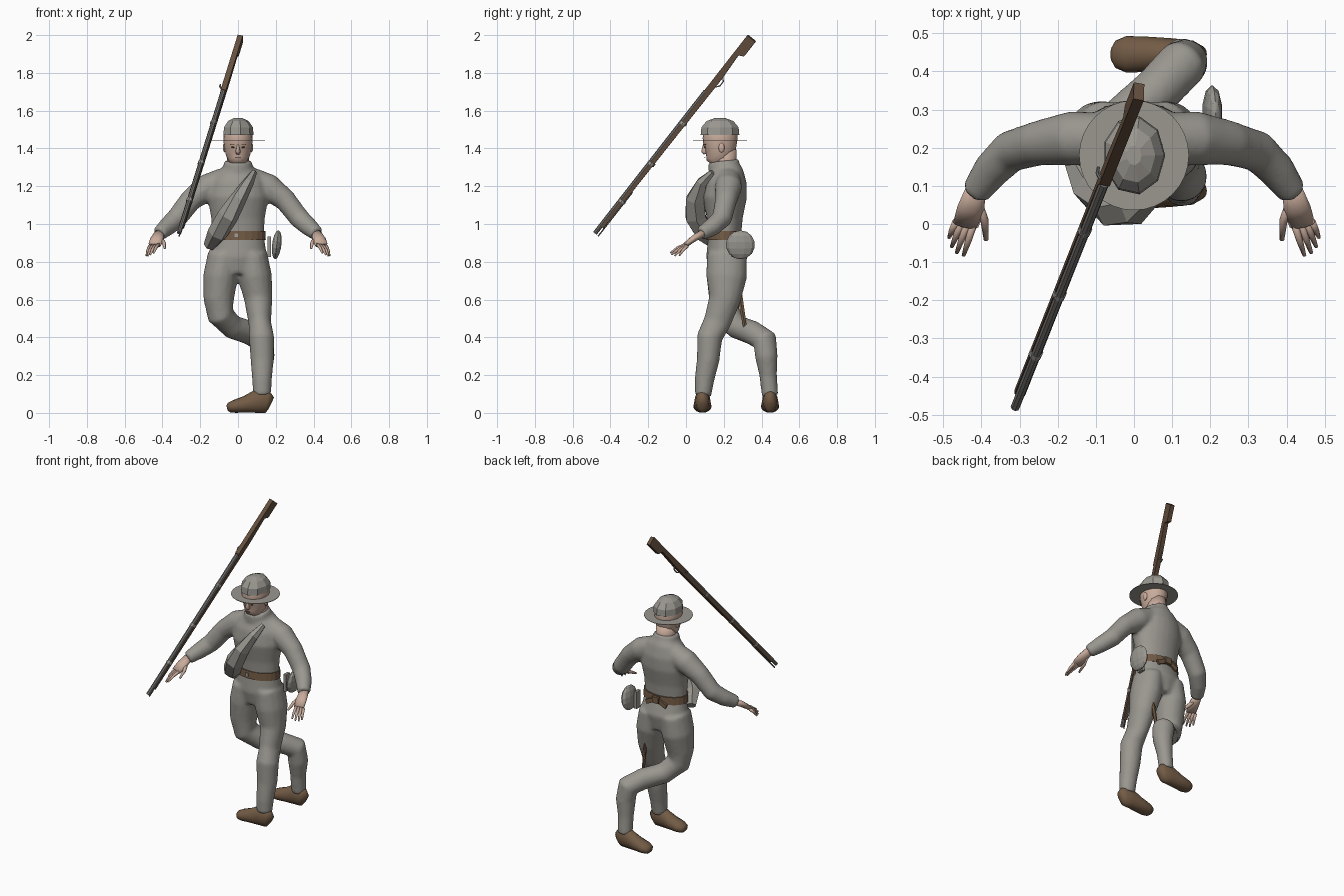
import bpy, bmesh, math
from mathutils import Vector, Matrix

cube = bpy.data.objects.get("Cube")
if cube:
    bpy.data.objects.remove(cube)


def material(name, rgb):
    m = bpy.data.materials.new(name)
    m.use_nodes = True
    m.diffuse_color = (*rgb, 1)
    bsdf = next(n for n in m.node_tree.nodes if n.type == 'BSDF_PRINCIPLED')
    bsdf.inputs["Base Color"].default_value = (*rgb, 1)
    return m


GREY = material("grey wool", (.325, .31, .28))
SKIN = material("skin", (.58, .41, .33))
LEATHER = material("brown leather", (.17, .105, .06))
WOOD = material("dark wood", (.13, .08, .05))
METAL = material("gun metal", (.18, .175, .165))
STEEL = material("pale steel", (.36, .35, .33))
DARK = material("dark eye", (.08, .055, .045))

X, Y, Z = Vector((1, 0, 0)), Vector((0, 1, 0)), Vector((0, 0, 1))


def loft(bm, sections, ref=X, n=16):
    """Elliptical rings (x, y, z, ra[, rb]) across a path; ra lies along ref."""
    pts = [Vector(s[:3]) for s in sections]
    rings = []
    for i, s in enumerate(sections):
        t = (pts[min(i + 1, len(pts) - 1)] - pts[max(i - 1, 0)]).normalized()
        a = (ref - t * ref.dot(t)).normalized()
        b = t.cross(a)
        ring = []
        for k in range(n):
            w = math.tau * k / n
            ring.append(bm.verts.new(pts[i] + a * s[3] * math.cos(w) + b * s[-1] * math.sin(w)))
        rings.append(ring)
    for r, q in zip(rings, rings[1:]):
        for k in range(n):
            bm.faces.new((r[k], r[(k + 1) % n], q[(k + 1) % n], q[k]))
    bm.faces.new(rings[0][::-1])
    bm.faces.new(rings[-1])


def column(bm, rows, n=16):
    """Upright loft from rows (z, centre y, x radius, y radius)."""
    loft(bm, [(0, y, z, rx, ry) for z, y, rx, ry in rows], X, n)


def finish(name, bm, mat, smooth=True):
    bmesh.ops.recalc_face_normals(bm, faces=bm.faces)
    me = bpy.data.meshes.new(name)
    bm.to_mesh(me)
    bm.free()
    me.materials.append(mat)
    for p in me.polygons:
        p.use_smooth = smooth
    ob = bpy.data.objects.new(name, me)
    bpy.context.collection.objects.link(ob)
    return ob


def box(name, centre, size, mat, turn=(0, 0, 0)):
    bm = bmesh.new()
    bmesh.ops.create_cube(bm, size=1)
    ob = finish(name, bm, mat, False)
    ob.location, ob.scale, ob.rotation_euler = centre, size, turn
    return ob


def ball(name, centre, size, mat, smooth=True, seg=12, turn=(0, 0, 0)):
    bm = bmesh.new()
    bmesh.ops.create_uvsphere(bm, u_segments=seg, v_segments=seg // 2 + 2, radius=1)
    ob = finish(name, bm, mat, smooth)
    ob.location, ob.scale, ob.rotation_euler = centre, size, turn
    return ob


# Clothed body: torso, arms and legs fused into one smooth surface
bm = bmesh.new()
column(bm, [(.735, .215, .11, .09), (.83, .217, .152, .11), (.94, .205, .138, .088),
            (1.03, .205, .142, .095), (1.14, .205, .162, .117), (1.22, .212, .15, .11),
            (1.275, .212, .118, .092), (1.3, .202, .08, .085), (1.335, .198, .072, .08)], 24)
arm = [(.08, .225, 1.23, .067), (.16, .225, 1.195, .072), (.25, .212, 1.127, .059),
       (.325, .19, 1.03, .055), (.375, .14, .985, .049), (.418, .08, .948, .038)]
for s in (-1, 1):
    loft(bm, [(s * p[0], *p[1:]) for p in arm], Z)
loft(bm, [(.075, .217, .84, .08, .106), (.09, .215, .72, .09, .108), (.108, .205, .6, .075, .084),
          (.115, .165, .48, .06, .073), (.125, .125, .4, .067, .068), (.128, .117, .28, .062, .06),
          (.127, .097, .17, .052, .052), (.127, .09, .09, .048, .043)])
loft(bm, [(-.075, .217, .84, .085, .106), (-.093, .215, .72, .092, .108),
          (-.102, .205, .6, .081, .083), (-.093, .21, .52, .072, .077), (-.03, .27, .455, .064),
          (.06, .35, .425, .064), (.125, .418, .383, .066), (.135, .425, .3, .06),
          (.128, .435, .2, .047), (.125, .445, .09, .044)])
body = finish("uniform", bm, GREY)
fuse = body.modifiers.new("fuse", 'REMESH')
fuse.mode, fuse.voxel_size, fuse.use_smooth_shade = 'VOXEL', .011, True
relax = body.modifiers.new("relax", 'SMOOTH')
relax.factor, relax.iterations = .5, 5

# Shoes, both with the toes turned to -x
shoe = [(.176, .05, .022, .035), (.155, .06, .036, .06), (.1, .062, .042, .062),
        (.04, .045, .046, .045), (-.02, .034, .048, .034), (-.048, .028, .036, .026),
        (-.058, .025, .018, .013)]
for name, y in (("left_shoe", .087), ("right_shoe", .445)):
    bm = bmesh.new()
    loft(bm, [(x, y, z, w, h) for x, z, w, h in shoe], Y)
    finish(name, bm, LEATHER)

# Hands with spread fingers
tips = [(.447, -.083, .847), (.465, -.076, .838), (.478, -.06, .832), (.485, -.036, .832)]
for s, name in ((1, "left_hand"), (-1, "right_hand")):
    bm = bmesh.new()
    loft(bm, [(s * .414, .095, .955, .026, .022), (s * .428, .04, .922, .036, .018),
              (s * .441, -.002, .89, .034, .014)], X, 10)
    for i, tip in enumerate(tips):
        root = Vector((.418 + .016 * i, .008, .896 - .004 * i))
        end = Vector(tip)
        mid = root.lerp(end, .55) + Z * .006
        loft(bm, [(s * p.x, p.y, p.z, r) for p, r in ((root, .01), (mid, .009), (end, .005))], X, 6)
    loft(bm, [(s * .41, .055, .925, .013), (s * .392, .01, .9, .011), (s * .388, -.042, .872, .006)], X, 6)
    finish(name, bm, SKIN)

# Head, neck and nose
bm = bmesh.new()
column(bm, [(1.318, .135, .026, .03), (1.333, .145, .046, .046), (1.365, .168, .064, .076),
            (1.40, .178, .072, .086), (1.45, .18, .078, .092), (1.5, .183, .074, .088),
            (1.53, .183, .05, .06)], 20)
column(bm, [(1.27, .21, .058, .06), (1.39, .2, .058, .067)])
column(bm, [(1.425, .102, .006, .01), (1.4, .102, .009, .018), (1.383, .102, .014, .021),
            (1.372, .106, .01, .012)], 8)
finish("head", bm, SKIN)
box("mouth", (0, .1, 1.353), (.03, .008, .003), LEATHER)
for s, side in ((1, "left"), (-1, "right")):
    ball(side + "_ear", (s * .071, .188, 1.405), (.009, .016, .026), SKIN)
    ball(side + "_eye", (s * .028, .1, 1.406), (.009, .004, .004), DARK)
    box(side + "_eyebrow", (s * .03, .1, 1.421), (.026, .006, .003), LEATHER, (0, 0, s * .25))

# Hat: faceted crown above a flat, thin brim
bm = bmesh.new()
column(bm, [(1.472, .18, .082, .104), (1.512, .18, .079, .1), (1.545, .18, .056, .072),
            (1.562, .18, .02, .026)], 9)
finish("hat_crown", bm, GREY, False)
bm = bmesh.new()
rims = []
for r in (.07, .144):
    rims.append([bm.verts.new((r * math.cos(math.tau * k / 32), .18 + r * math.sin(math.tau * k / 32), 1.443))
                 for k in range(32)])
for k in range(32):
    j = (k + 1) % 32
    bm.faces.new((rims[0][k], rims[1][k], rims[1][j], rims[0][j]))
brim = finish("hat_brim", bm, GREY, False)
brim.modifiers.new("thickness", 'SOLIDIFY').thickness = .003

# Belt, buckle and the knot behind
bm = bmesh.new()
column(bm, [(.916, .206, .147, .098), (.964, .206, .145, .096)], 24)
finish("belt", bm, LEATHER, False)
box("buckle", (-.01, .108, .94), (.018, .008, .02), STEEL)
box("belt_knot", (0, .306, .938), (.045, .025, .04), LEATHER)
for s in (-1, 1):
    box("belt_knot_end", (s * .04, .304, .922), (.07, .012, .028), LEATHER, (0, s * .45, 0))

# Diagonal blanket roll from the shoulder, wrapping around the right hip
bm = bmesh.new()
loft(bm, [(.085, .14, 1.275, .016), (.055, .085, 1.22, .03, .032), (0, .05, 1.13, .044, .056),
          (-.055, .05, 1.04, .056, .06), (-.11, .095, .95, .054, .05), (-.15, .165, .885, .034, .03)], X, 6)
finish("blanket_roll", bm, GREY, False)

# Canteen on the left hip, sheath behind the left thigh
ball("canteen", (.205, .288, .89), (.026, .077, .077), GREY, False, 10, (0, .12, 0))
box("canteen_strap", (.166, .262, .88), (.018, .04, .11), GREY)
bm = bmesh.new()
loft(bm, [(.097, .255, .75, .01, .016), (.095, .285, .62, .01, .016), (.088, .313, .45, .007, .011)], X, 6)
finish("sheath", bm, LEATHER, False)

# Rifle: s runs from muzzle to butt, h is up from the lower edge
muzzle, butt = Vector((-.312, -.488, .958)), Vector((.012, .326, 2.0))
axis = (butt - muzzle).normalized()
up = Vector((0, -1, 1))
up = (up - axis * up.dot(axis)).normalized()
length = (butt - muzzle).length
frame = Matrix((axis, up.cross(axis), up)).transposed().to_4x4()
frame.translation = muzzle

bm = bmesh.new()
outline = [(.05, -.012), (.97, -.012), (.985, 0), (length, 0), (length, -.055),
           (length - .1, -.055), (length - .115, -.028), (1.08, -.036), (.05, -.028)]
sides = [[bm.verts.new((s, w, h)) for s, h in outline] for w in (-.014, .014)]
bm.faces.new(sides[0])
bm.faces.new(sides[1][::-1])
for k in range(len(outline)):
    j = (k + 1) % len(outline)
    bm.faces.new((sides[0][k], sides[1][k], sides[1][j], sides[0][j]))
finish("rifle_stock", bm, WOOD, False).matrix_world = frame

bm = bmesh.new()
loft(bm, [(0, 0, -.009, .012), (.98, 0, -.009, .013)], Y, 8)
loft(bm, [(-.004, 0, -.032, .004), (.3, 0, -.032, .004)], Y, 6)
finish("rifle_barrel", bm, METAL, False).matrix_world = frame

# Barrel bands, lock lever and trigger guard
bm = bmesh.new()
for s in (.22, .48, .76):
    loft(bm, [(s, 0, -.017, .018, .021), (s + .016, 0, -.017, .018, .021)], Y, 8)
loft(bm, [(1.0, .016, -.012, .006), (1.012, .026, -.016, .005), (1.03, .028, -.022, .004)], Y, 6)
loft(bm, [(1.03, 0, -.034, .004), (1.05, 0, -.05, .004), (1.08, 0, -.05, .004), (1.1, 0, -.032, .004)], Y, 6)
finish("rifle_fittings", bm, STEEL, False).matrix_world = frame
